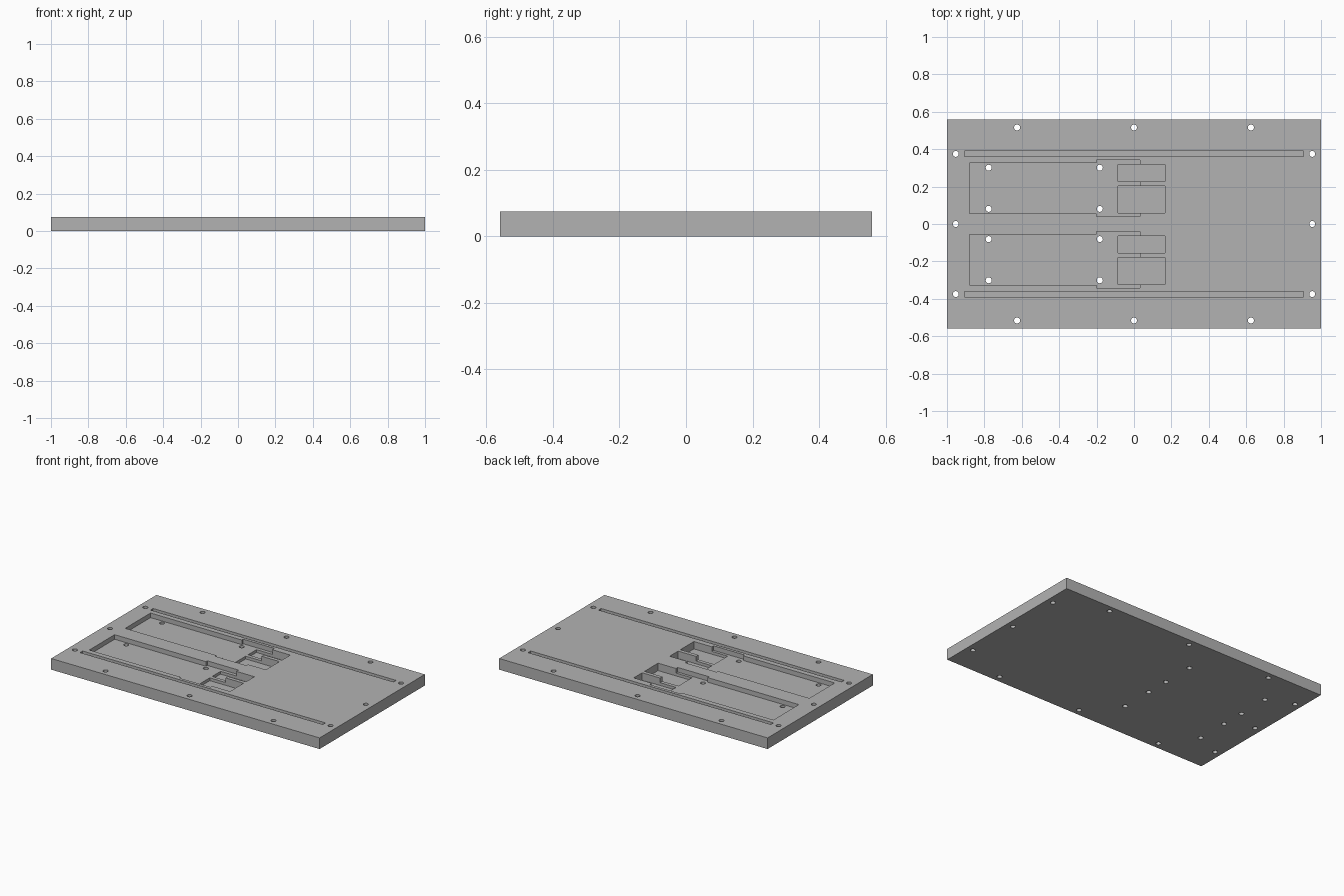
import bpy

if "Cube" in bpy.data.objects:
    bpy.data.objects.remove(bpy.data.objects["Cube"], do_unlink=True)

THICK = 0.075
SHALLOW = 0.031
DEEP = 0.05
HOLE_R = 0.016

grey = bpy.data.materials.new("plain grey")
grey.use_nodes = True
colour = (0.45, 0.45, 0.45, 1)
grey.diffuse_color = colour
grey.node_tree.nodes["Principled BSDF"].inputs["Base Color"].default_value = colour


def box(name, x0, x1, y0, y1, z0, z1):
    bpy.ops.mesh.primitive_cube_add(
        size=1, location=((x0 + x1) / 2, (y0 + y1) / 2, (z0 + z1) / 2))
    ob = bpy.context.object
    ob.name = name
    ob.scale = (x1 - x0, y1 - y0, z1 - z0)
    bpy.ops.object.transform_apply(location=False, rotation=False, scale=True)
    return ob


# Base plate
plate = box("base_plate", -1, 1, -0.56, 0.56, 0, THICK)
plate.data.materials.append(grey)


def cut(cutter):
    mod = plate.modifiers.new("cut", 'BOOLEAN')
    mod.operation = 'DIFFERENCE'
    mod.solver = 'EXACT'
    mod.object = cutter
    bpy.context.view_layer.objects.active = plate
    bpy.ops.object.modifier_apply(modifier=mod.name)
    bpy.data.objects.remove(cutter, do_unlink=True)


def pocket(x0, x1, y0, y1, depth):
    cut(box("pocket_cutter", x0, x1, y0, y1, THICK - depth, THICK + 0.1))


def hole(x, y):
    bpy.ops.mesh.primitive_cylinder_add(
        vertices=24, radius=HOLE_R, depth=0.4, location=(x, y, 0))
    cut(bpy.context.object)


# Two identical recesses, each with a wide end and two deeper slots
for c in (-0.191, 0.191):
    pocket(-0.88, -0.15, c - 0.135, c + 0.135, SHALLOW)
    pocket(-0.2, 0.033, c - 0.15, c + 0.15, SHALLOW)
    pocket(-0.085, 0.167, c + 0.037, c + 0.127, DEEP)
    pocket(-0.085, 0.167, c - 0.132, c + 0.012, DEEP)
    for x in (-0.777, -0.183):
        for dy in (-0.11, 0.11):
            hole(x, c + dy)

# Long grooves
for s in (-1, 1):
    mid = s * 0.375
    pocket(-0.905, 0.905, mid - 0.014, mid + 0.014, SHALLOW)

# Edge mounting holes
for s in (-1, 1):
    for y in (-0.375, 0, 0.375):
        hole(s * 0.953, y)
    for x in (-0.625, 0, 0.625):
        hole(x, s * 0.516)

# Smooth hole walls, sharp plate edges
bpy.ops.object.select_all(action='DESELECT')
plate.select_set(True)
bpy.context.view_layer.objects.active = plate
bpy.ops.object.shade_smooth_by_angle()
